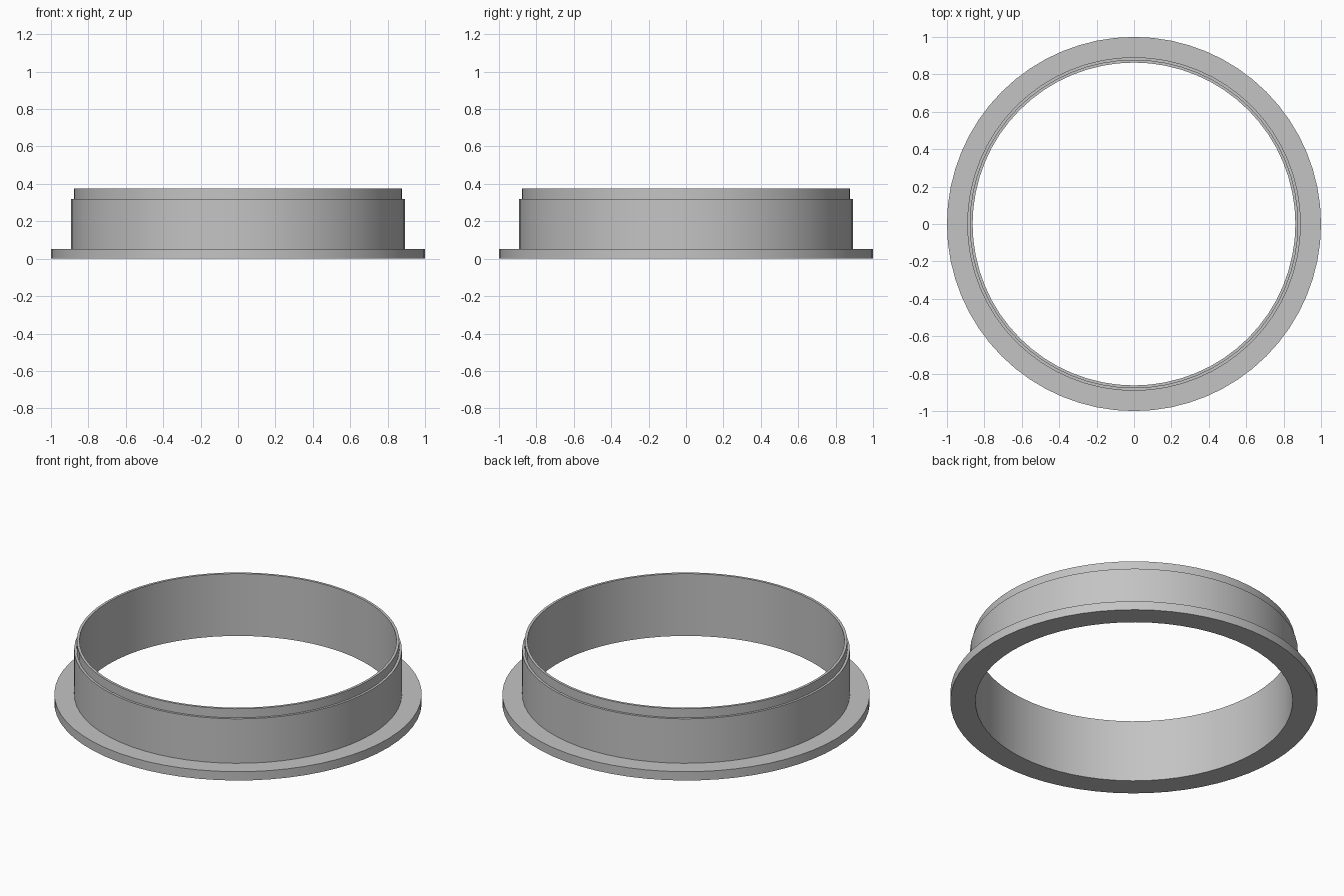
import bpy, bmesh
from math import pi, radians
from mathutils import Matrix

cube = bpy.data.objects.get("Cube")
if cube:
    bpy.data.objects.remove(cube, do_unlink=True)

SEGMENTS = 64

# Single plain grey
grey = bpy.data.materials.new("plain grey")
grey.use_nodes = True
colour = (0.55, 0.55, 0.55, 1)
grey.diffuse_color = colour
grey.node_tree.nodes["Principled BSDF"].inputs["Base Color"].default_value = colour


def lathe(name, profile):
    """Revolve a closed (radius, height) profile around the z axis."""
    bm = bmesh.new()
    rings = []
    for i in range(SEGMENTS):
        turn = Matrix.Rotation(2 * pi * i / SEGMENTS, 3, "Z")
        rings.append([bm.verts.new(turn @ Matrix.Identity(3).col[0] * r
                                   + Matrix.Identity(3).col[2] * z)
                      for r, z in profile])
    count = len(profile)
    for i, ring in enumerate(rings):
        following = rings[(i + 1) % SEGMENTS]
        for j in range(count):
            k = (j + 1) % count
            bm.faces.new((ring[j], following[j], following[k], ring[k]))
    bmesh.ops.recalc_face_normals(bm, faces=bm.faces)
    mesh = bpy.data.meshes.new(name)
    bm.to_mesh(mesh)
    bm.free()
    mesh.materials.append(grey)
    obj = bpy.data.objects.new(name, mesh)
    bpy.context.collection.objects.link(obj)
    bpy.ops.object.select_all(action="DESELECT")
    obj.select_set(True)
    bpy.context.view_layer.objects.active = obj
    bpy.ops.object.shade_smooth_by_angle(angle=radians(30))
    return obj


# Heights and radii of the stepped ring
bore, lip, wall, flange = 0.863, 0.878, 0.892, 1.0
flange_top, wall_top, lip_top = 0.053, 0.32, 0.374

# Base flange, collar wall and recessed top lip turned as one solid
lathe("flanged_collar", [
    (bore, 0), (flange, 0), (flange, flange_top), (wall, flange_top),
    (wall, wall_top), (lip, wall_top), (lip, lip_top), (bore, lip_top),
])
